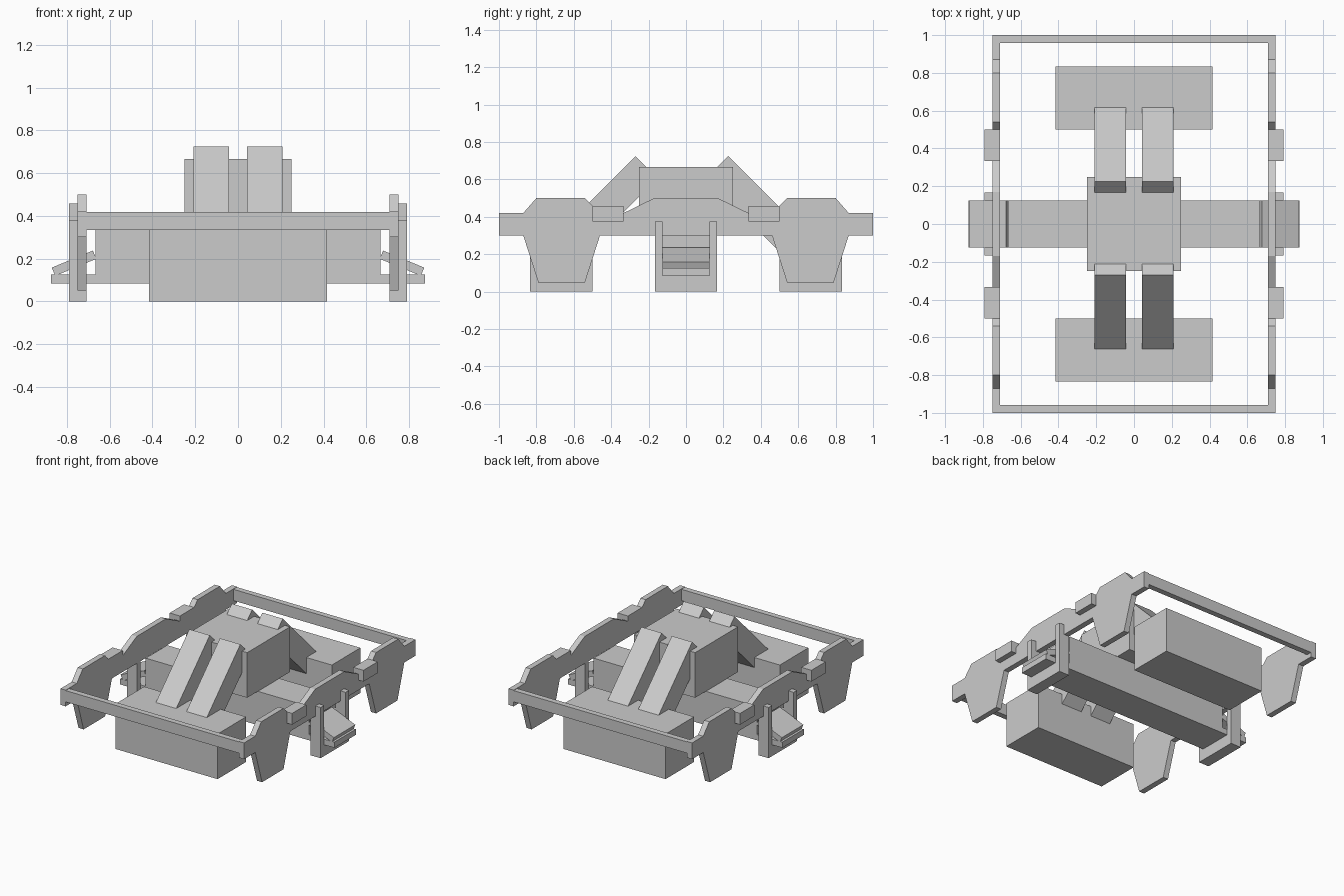
import bpy
import bmesh
import math
from mathutils import Matrix, Vector

cube = bpy.data.objects.get("Cube")
if cube:
    bpy.data.objects.remove(cube, do_unlink=True)

U = 1 / 24  # design module

grey = bpy.data.materials.new("light_grey")
grey.use_nodes = True
grey.diffuse_color = (0.6, 0.6, 0.6, 1)
grey.node_tree.nodes["Principled BSDF"].inputs["Base Color"].default_value = (0.6, 0.6, 0.6, 1)


def finish(name, bm):
    bmesh.ops.recalc_face_normals(bm, faces=bm.faces)
    mesh = bpy.data.meshes.new(name)
    bm.to_mesh(mesh)
    bm.free()
    mesh.materials.append(grey)
    obj = bpy.data.objects.new(name, mesh)
    bpy.context.collection.objects.link(obj)
    return obj


def box(name, size, center, axis="Y", tilt=0):
    bm = bmesh.new()
    bmesh.ops.create_cube(bm, size=1)
    bm.transform(Matrix.Translation(center) @ Matrix.Rotation(math.radians(tilt), 4, axis)
                 @ Matrix.Diagonal((*size, 1)))
    return finish(name, bm)


def side_panel(name, profile, x0, x1):
    """Extrude a (y, z) outline between two x positions."""
    bm = bmesh.new()
    face = bm.faces.new([bm.verts.new((x0, y, z)) for y, z in profile])
    ext = bmesh.ops.extrude_face_region(bm, geom=[face])
    moved = [v for v in ext["geom"] if isinstance(v, bmesh.types.BMVert)]
    bmesh.ops.translate(bm, verts=moved, vec=(x1 - x0, 0, 0))
    return finish(name, bm)


def symmetric(half):
    """Complete an outline given for positive y."""
    return half + [(-y, z) for y, z in reversed(half)]


# Central hub on a cross beam
box("cross_beam", (32 * U, 6 * U, 6 * U), (0, 0, 5 * U))
box("central_block", (12 * U, 12 * U, 8 * U), (0, 0, 12 * U))

# Side rails with arches, from the middle top round to the middle bottom
rail = symmetric([
    (0.17, 0.5), (0.34, 0.417), (0.46, 0.417), (0.54, 0.5), (0.80, 0.5),
    (0.87, 0.42), (1.0, 0.42), (1.0, 0.3), (0.87, 0.3), (0.79, 0.05),
    (0.54, 0.05), (0.46, 0.3)])
# U-shaped step holder
bracket = symmetric([(3 * U, 2 * U), (3 * U, 9 * U), (4 * U, 9 * U), (4 * U, 0)])

for side, s in (("left", 1), ("right", -1)):
    side_panel(side + "_rail", rail, s * 17 * U, s * 18 * U)
    side_panel(side + "_step_bracket", bracket, s * 17 * U, s * 19 * U)
    box(side + "_step", (5 * U, 6 * U, U), (s * 18.5 * U, 0, 2.5 * U))
    box(side + "_step_flap", (5 * U, 6 * U, U), (s * 0.767, 0, 0.178), "Y", s * 22.5)
    for end, e in (("front", -1), ("back", 1)):
        box(f"{side}_{end}_rail_block", (2 * U, 4 * U, 2 * U), (s * 18 * U, e * 10 * U, 10 * U))

# End bars, end boxes and slanted struts
for end, e, apex in (("front", -1, 0.27), ("back", 1, 0.225)):
    box(end + "_bar", (36 * U, U, 2 * U), (0, e * 23.5 * U, 9 * U))
    box(end + "_box", (20 * U, 8 * U, 8 * U), (0, e * 16 * U, 4 * U))
    length, thick = 0.555, 4 * U
    d = math.sqrt(0.5)
    mid = Vector((0, apex + d * (length - thick) / 2, 0.725 - d * (length + thick) / 2))
    for side, s in (("left", 1), ("right", -1)):
        box(f"{side}_{end}_strut", (thick, length, thick), (s * 3 * U, e * mid.y, mid.z), "X", -e * 45)
